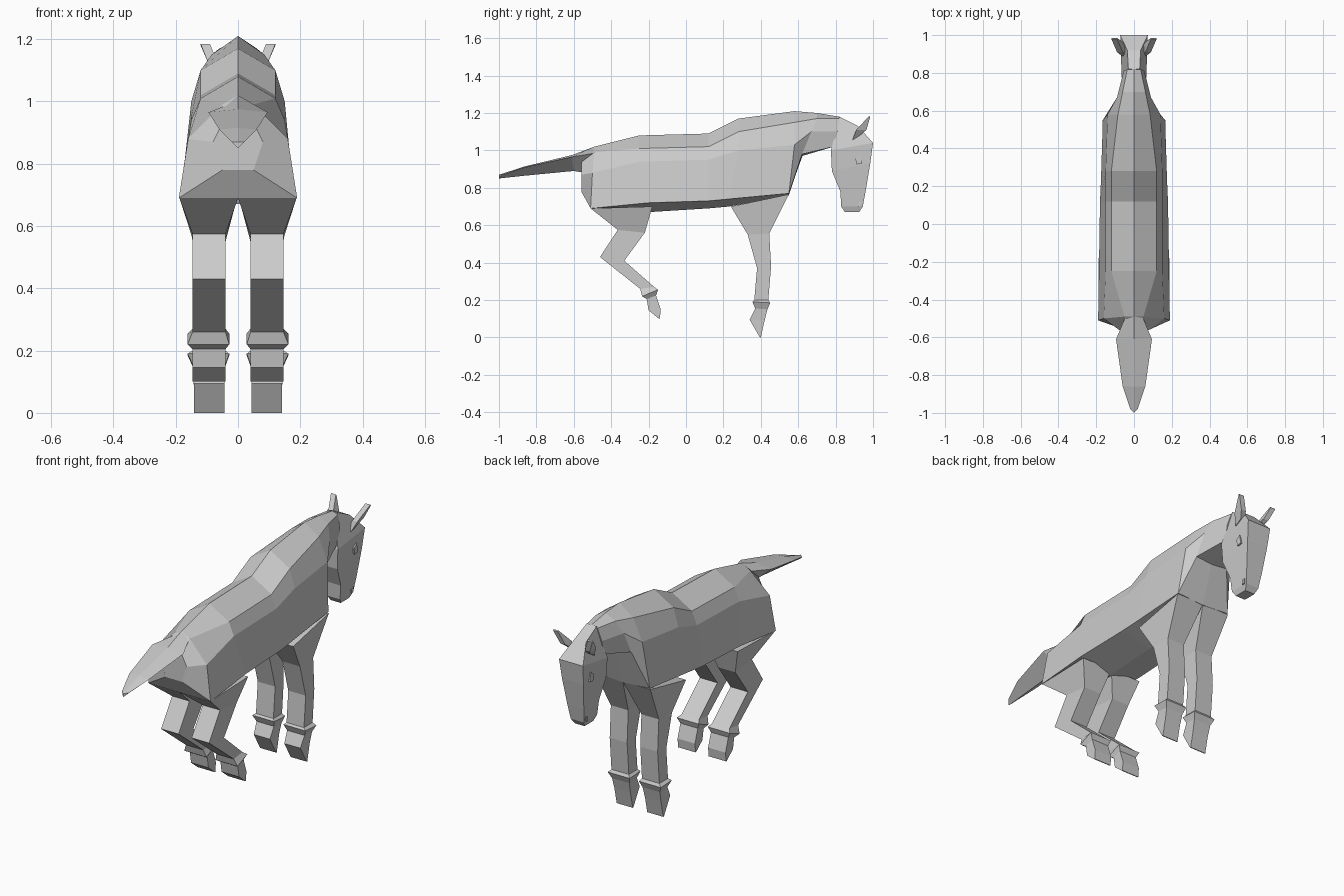
import bpy
import bmesh

default_cube = bpy.data.objects.get("Cube")
if default_cube:
    bpy.data.objects.remove(default_cube, do_unlink=True)

# One flat coat colour
coat = bpy.data.materials.new("light_grey_coat")
coat_colour = (0.6, 0.6, 0.6, 1)
coat.use_nodes = True
coat.diffuse_color = coat_colour
for node in coat.node_tree.nodes:
    if node.type == "BSDF_PRINCIPLED":
        node.inputs["Base Color"].default_value = coat_colour


def loft(name, rings):
    """Join equal-length closed rings with flat faces and cap both ends."""
    bm = bmesh.new()
    rows = [[bm.verts.new(point) for point in ring] for ring in rings]
    count = len(rows[0])
    for row, following in zip(rows, rows[1:]):
        for i in range(count):
            j = (i + 1) % count
            bm.faces.new((row[i], row[j], following[j], following[i]))
    bm.faces.new(rows[0])
    bm.faces.new(rows[-1])
    bmesh.ops.recalc_face_normals(bm, faces=bm.faces)
    mesh = bpy.data.meshes.new(name)
    bm.to_mesh(mesh)
    bm.free()
    mesh.materials.append(coat)
    part = bpy.data.objects.new(name, mesh)
    bpy.context.scene.collection.objects.link(part)
    return part


def symmetric_ring(half):
    """Complete a ring given from its top centre to its bottom centre."""
    mirrored = [(-x, y, z) for x, y, z in reversed(half) if x > 0]
    return list(half) + mirrored


def limb_ring(section, side):
    """Four-sided ring from a back point, a front point and x limits."""
    (back_y, back_z), (front_y, front_z), (inner, outer) = section
    return [(side * inner, back_y, back_z), (side * outer, back_y, back_z),
            (side * outer, front_y, front_z), (side * inner, front_y, front_z)]


# Body and neck: ridge, back edge, upper side, lower side, underside
body = [
    [(0, -.56, .95), (.05, -.56, .93), (.08, -.56, .87), (.05, -.56, .78), (0, -.56, .78)],
    [(0, -.49, 1.02), (.05, -.49, .99), (.16, -.5, .88), (.19, -.51, .69), (0, -.51, .69)],
    [(0, -.25, 1.08), (.12, -.25, 1.01), (.15, -.25, .94), (.185, -.2, .72), (0, -.2, .67)],
    [(0, .12, 1.09), (.12, .12, 1.02), (.15, .12, .95), (.18, .12, .73), (0, .12, .69)],
    [(0, .28, 1.17), (.12, .28, 1.1), (.15, .28, 1), (.175, .23, .74), (0, .23, .7)],
    [(0, .58, 1.21), (.085, .58, 1.15), (.14, .58, 1.03), (.165, .55, .77), (0, .55, .76)],
    [(0, .7, 1.2), (.06, .7, 1.17), (.09, .67, 1.1), (.1, .62, .98), (0, .62, .97)],
    [(0, .82, 1.18), (.035, .82, 1.17), (.055, .81, 1.1), (.05, .79, 1.02), (0, .78, 1.02)],
]
loft("body_and_neck", [symmetric_ring(half) for half in body])

# Tail with a broad top and a keeled underside
tail = [
    [(0, -.49, 1.02), (.045, -.49, .985), (0, -.54, .88)],
    [(0, -.61, .975), (.095, -.61, .965), (0, -.6, .89)],
    [(0, -.86, .915), (.06, -.86, .91), (0, -.86, .865)],
    [(0, -1, .87), (.02, -.98, .87), (0, -1, .85)],
]
loft("tail", [symmetric_ring(half) for half in tail])

# Head: back point, front point, half widths at back and front
head = [
    ((.82, 1.18), (.92, 1.13), (.03, .035)),
    ((.775, 1.0), (1.0, 1.04), (.065, .073)),
    ((.78, .89), (.985, .93), (.06, .065)),
    ((.825, .78), (.96, .78), (.048, .05)),
    ((.83, .7), (.945, .7), (.04, .04)),
    ((.85, .67), (.925, .67), (.03, .03)),
]
head_rings = []
for (by, bz), (fy, fz), (bw, fw) in head:
    head_rings.append([(-bw, by, bz), (bw, by, bz), (fw, fy, fz), (-fw, fy, fz)])
loft("head", head_rings)

# Legs: back point, front point, inner and outer x
shaft = (.04, .146)
flare = (.028, .162)
hoof = (.044, .142)
hind_leg = [
    ((-.51, .69), (-.18, .7), (0, .188)),
    ((-.365, .575), (-.22, .56), shaft),
    ((-.46, .43), (-.33, .41), shaft),
    ((-.245, .26), (-.17, .27), shaft),
    ((-.235, .22), (-.15, .255), flare),
    ((-.21, .205), (-.16, .225), shaft),
    ((-.2, .145), (-.135, .15), shaft),
    ((-.145, .1), (-.14, .1), shaft),
]
front_leg = [
    ((.24, .7), (.55, .765), (0, .168)),
    ((.33, .55), (.445, .555), shaft),
    ((.38, .37), (.455, .38), shaft),
    ((.365, .2), (.44, .2), shaft),
    ((.355, .19), (.45, .185), flare),
    ((.37, .155), (.435, .15), shaft),
    ((.34, .095), (.42, .09), hoof),
    ((.395, 0), (.4, 0), hoof),
]
for side, label in ((1, "left"), (-1, "right")):
    for name, sections in (("hind_leg", hind_leg), ("front_leg", front_leg)):
        loft(label + "_" + name, [limb_ring(s, side) for s in sections])

    # Outward leaning ear
    ear = [
        ((.89, 1.055), (.93, 1.08), (.04, .065)),
        ((.91, 1.11), (.965, 1.11), (.06, .09)),
        ((.98, 1.185), (.985, 1.18), (.09, .12)),
    ]
    loft(label + "_ear", [limb_ring(s, side) for s in ear])

    # Thin eye and nostril plates following the cheek
    eye = [(.905, .96), (.93, .98), (.94, .93), (.912, .925)]
    nostril = [(.92, .725), (.938, .73), (.935, .705), (.92, .7)]
    for name, outline, depth in (("eye", eye, .064), ("nostril", nostril, .039)):
        layers = [[(side * (depth + lift), y, z) for y, z in outline]
                  for lift in (0, .009)]
        loft(label + "_" + name, layers)
